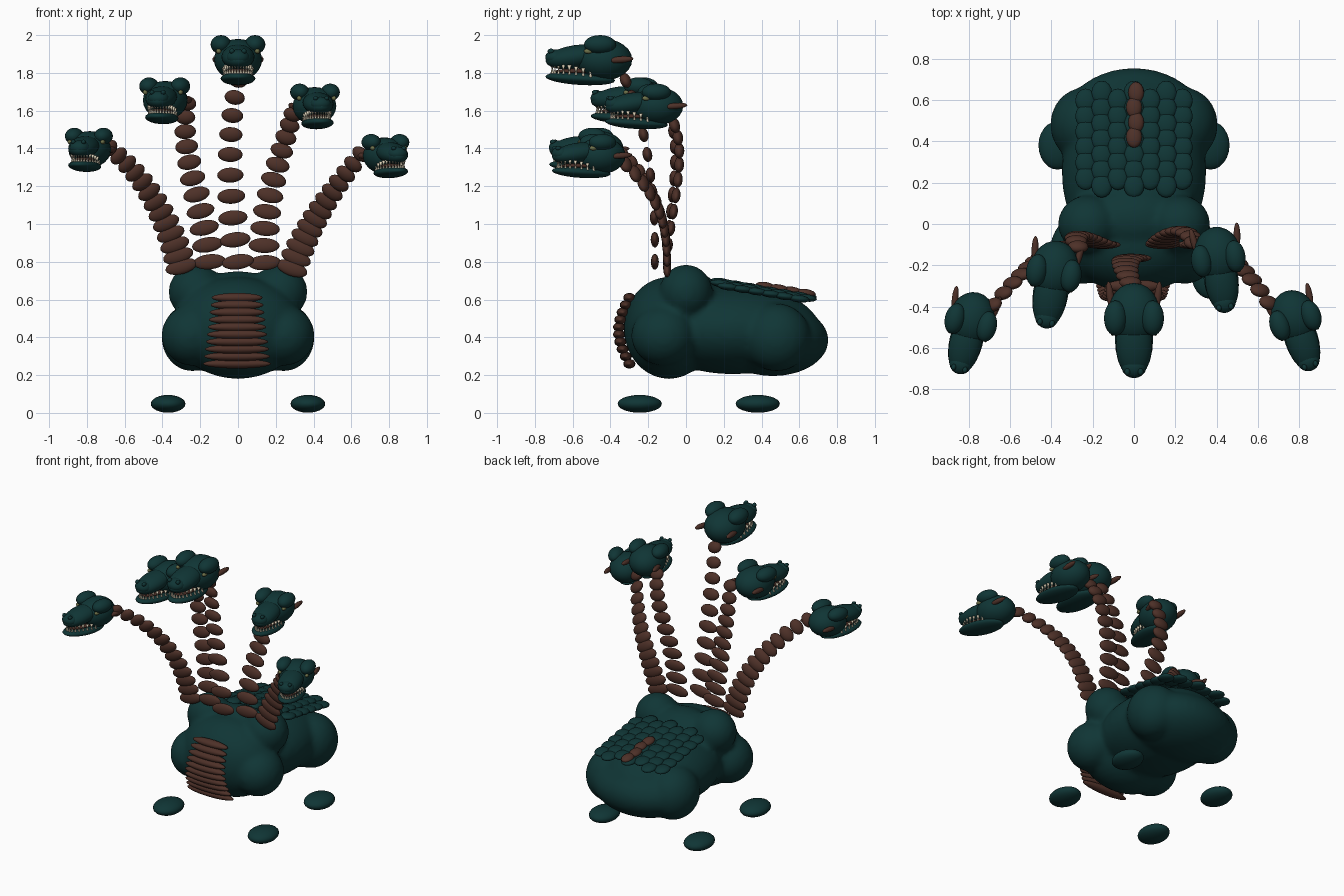
import bpy, bmesh, math
from mathutils import Matrix, Vector

cube = bpy.data.objects.get("Cube")
if cube:
    bpy.data.objects.remove(cube, do_unlink=True)


def material(name, rgb):
    m = bpy.data.materials.new(name)
    m.use_nodes = True
    m.diffuse_color = (*rgb, 1)
    bsdf = next(n for n in m.node_tree.nodes if n.type == 'BSDF_PRINCIPLED')
    bsdf.inputs["Base Color"].default_value = (*rgb, 1)
    bsdf.inputs["Roughness"].default_value = 0.7
    return m


TEAL = material("dark teal skin", (0.005, 0.036, 0.036))
BROWN = material("brown plate", (0.075, 0.03, 0.021))
CREAM = material("cream tooth", (0.72, 0.64, 0.48))
OLIVE = material("olive eye", (0.16, 0.17, 0.07))


def place(pos, radii, pitch=0.0, yaw=0.0):
    """Matrix that turns a unit ball into a placed ellipsoid."""
    return (Matrix.Translation(pos) @ Matrix.Rotation(yaw, 4, 'Z')
            @ Matrix.Rotation(pitch, 4, 'X') @ Matrix.Diagonal((*radii, 1)))


def finish(name, mat, bm):
    for f in bm.faces:
        f.smooth = True
    me = bpy.data.meshes.new(name)
    bm.to_mesh(me)
    bm.free()
    me.materials.append(mat)
    ob = bpy.data.objects.new(name, me)
    bpy.context.collection.objects.link(ob)
    return ob


def balls(name, mat, mats, seg=24):
    bm = bmesh.new()
    for m in mats:
        bmesh.ops.create_uvsphere(bm, u_segments=seg, v_segments=seg // 2,
                                  radius=1, matrix=m)
    return finish(name, mat, bm)


def both(pos, radii, pitch=0.0, yaw=0.0):
    """Mirrored pair of ellipsoids."""
    x, y, z = pos
    return [place((s * x, y, z), radii, pitch, s * yaw) for s in (1, -1)]


# Body: overlapping masses fused into one skin
body = balls("body", TEAL, [
    place((0, -0.09, 0.45), (0.34, 0.24, 0.27)),
    place((0, 0.02, 0.57), (0.27, 0.18, 0.18)),
    place((0, 0.25, 0.44), (0.35, 0.46, 0.235)),
    place((0, 0.46, 0.385), (0.36, 0.295, 0.19)),
    *both((0.245, -0.12, 0.41), (0.16, 0.17, 0.16)),
    *both((0.22, 0, 0.64), (0.148, 0.14, 0.145)),
    *both((0.24, 0.48, 0.4), (0.165, 0.18, 0.18)),
], 40)
fuse = body.modifiers.new("fuse", 'REMESH')
fuse.mode = 'VOXEL'
fuse.voxel_size = 0.018
fuse.use_smooth_shade = True
relax = body.modifiers.new("relax", 'SMOOTH')
relax.factor = 0.5
relax.iterations = 6

# Feet
for label, y in (("front", -0.245), ("back", 0.38)):
    balls(label + "_feet", TEAL, both((0.37, y, 0.048), (0.092, 0.117, 0.047)))

# Belly plates: stacked bars following the chest curve
belly = []
for i in range(10):
    t = i / 9
    belly.append(place((-0.005, -0.3 - 0.055 * math.sin(math.pi * t), 0.26 + 0.35 * t),
                       (0.18 - 0.045 * t, 0.032, 0.025)))
balls("belly_plates", BROWN, belly)

# Back scales: staggered sloping field
scales = []
for col in range(-3, 4):
    for row in range(7):
        y = 0.185 + 0.075 * row + (0.037 if col % 2 else 0)
        if y > 0.66:
            continue
        x = 0.078 * col
        z = 0.7 - 0.17 * (y - 0.15) - 0.35 * x * x
        scales.append(place((x, y, z), (0.05, 0.058, 0.02), -0.12))
balls("back_scales", TEAL, scales, 16)
balls("spine_plates", BROWN, [
    place((0.01 * (i % 2), 0.42 + 0.072 * i, 0.672 - 0.0125 * i),
          (0.038, 0.052, 0.021), -0.15) for i in range(4)], 16)


def neck(name, points, count):
    """Flattened beads threaded along a cubic curve."""
    p = [Vector(q) for q in points]
    beads = []
    for i in range(count):
        t = i / (count - 1)
        u = 1 - t
        pos = p[0]*u**3 + p[1]*3*u*u*t + p[2]*3*u*t*t + p[3]*t**3
        tan = ((p[1]-p[0])*u*u + (p[2]-p[1])*2*u*t + (p[3]-p[2])*t*t).normalized()
        depth = Vector((0, 1, 0))
        depth = (depth - tan * tan.y).normalized()
        side = depth.cross(tan)
        rot = Matrix((side, depth, tan)).transposed().to_4x4()
        beads.append(Matrix.Translation(pos) @ rot
                     @ Matrix.Diagonal((0.086 - 0.036 * t, 0.021 + 0.008 * t, 0.04, 1)))
    balls(name, BROWN, beads, 20)


def head(name, centre, size, yaw):
    base = (Matrix.Translation(centre) @ Matrix.Rotation(math.radians(yaw), 4, 'Z')
            @ Matrix.Scale(size, 4))

    def part(label, mat, mats, seg=24):
        balls(name + "_" + label, mat, [base @ m for m in mats], seg)

    part("skull", TEAL, [
        place((0, 0, 0), (0.127, 0.15, 0.11)),
        place((0, -0.15, 0.015), (0.088, 0.16, 0.062), 0.15),
        place((0, -0.255, 0.012), (0.06, 0.055, 0.042))])
    part("brows", TEAL, both((0.09, -0.02, 0.08), (0.055, 0.085, 0.05)))
    part("nostrils", TEAL, both((0.032, -0.28, 0.045), (0.014, 0.018, 0.014)), 12)
    part("lower_jaw", TEAL, [place((0, -0.125, -0.1), (0.092, 0.185, 0.034), -0.06)])
    part("tongue", BROWN, [place((0, -0.13, -0.062), (0.06, 0.13, 0.016))])
    part("horns", BROWN, both((0.116, 0.09, 0), (0.018, 0.068, 0.018), 0.08, -0.12), 16)
    part("eyes", OLIVE, both((0.102, -0.082, 0.045), (0.014, 0.024, 0.014)), 12)

    # Teeth: two curved rows of small cones
    bm = bmesh.new()
    for upper in (True, False):
        for i in range(17):
            a = math.radians(-96 + 12 * i)
            back = 1 - math.cos(a)
            x, y = 0.074 * math.sin(a), -0.09 - 0.185 * math.cos(a)
            z = -0.03 - 0.035 * back if upper else -0.066 - 0.012 * back
            m = Matrix.Translation((x, y, z))
            if upper:
                m = m @ Matrix.Rotation(math.pi, 4, 'X')
            bmesh.ops.create_cone(bm, cap_ends=True, segments=8, radius1=0.011,
                                  radius2=0.002, depth=0.036, matrix=base @ m)
    finish(name + "_teeth", CREAM, bm)


# Necks, from the right outer one to the left outer one
neck("right_outer_neck", [(-0.30, -0.10, 0.775), (-0.36, -0.10, 1.0),
                          (-0.48, -0.15, 1.25), (-0.68, -0.39, 1.40)], 13)
neck("right_inner_neck", [(-0.15, -0.10, 0.80), (-0.18, -0.10, 1.1),
                          (-0.32, 0.0, 1.4), (-0.27, -0.11, 1.64)], 11)
neck("middle_neck", [(0, -0.165, 0.80), (-0.05, -0.16, 1.15),
                     (-0.06, -0.20, 1.5), (0, -0.32, 1.76)], 10)
neck("left_inner_neck", [(0.14, -0.10, 0.795), (0.12, -0.08, 1.1),
                         (0.24, 0.03, 1.4), (0.29, -0.09, 1.58)], 11)
neck("left_outer_neck", [(0.285, -0.10, 0.765), (0.37, -0.10, 1.0),
                         (0.48, -0.12, 1.15), (0.65, -0.38, 1.37)], 13)

# Heads
head("right_outer_head", (-0.785, -0.46, 1.395), 0.88, -14)
head("right_inner_head", (-0.385, -0.22, 1.655), 0.93, -9)
head("middle_head", (0, -0.435, 1.87), 1.0, 0)
head("left_inner_head", (0.405, -0.15, 1.625), 0.91, 8)
head("left_outer_head", (0.775, -0.45, 1.362), 0.88, 18)
